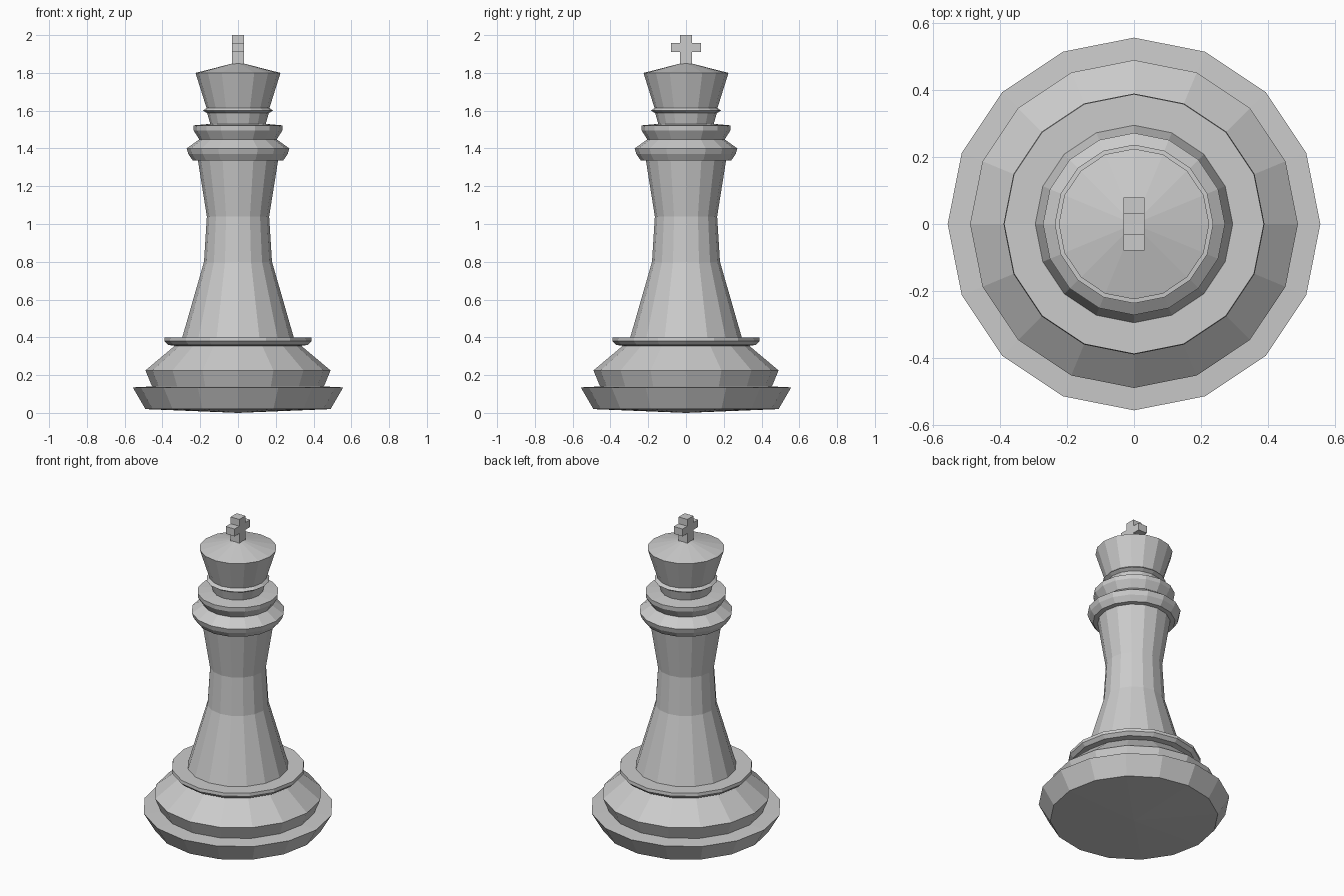
import bpy, bmesh
from math import cos, sin, tau

if "Cube" in bpy.data.objects:
    bpy.data.objects.remove(bpy.data.objects["Cube"])

SIDES = 16


def lathe(name, profile):
    """Revolve (radius, z) points about z; radius 0 makes a pole."""
    bm = bmesh.new()
    rings = []
    for r, z in profile:
        if r == 0:
            rings.append([bm.verts.new((0, 0, z))] * SIDES)
        else:
            rings.append([bm.verts.new((r * cos(tau * i / SIDES), r * sin(tau * i / SIDES), z))
                          for i in range(SIDES)])
    for lo, hi in zip(rings, rings[1:]):
        for i in range(SIDES):
            j = (i + 1) % SIDES
            bm.faces.new(list(dict.fromkeys((lo[i], lo[j], hi[j], hi[i]))))
    finish(name, bm)


def finish(name, bm):
    bmesh.ops.recalc_face_normals(bm, faces=bm.faces[:])
    mesh = bpy.data.meshes.new(name)
    bm.to_mesh(mesh)
    bm.free()
    bpy.context.collection.objects.link(bpy.data.objects.new(name, mesh))


# Whole turned body: foot, base step, base collar, stem, neck rings and crown
lathe("turned_body", [
    (0, 0.005), (0.49, 0.02), (0.557, 0.135),
    (0.455, 0.14), (0.49, 0.225), (0.335, 0.355),
    (0.37, 0.36), (0.39, 0.38), (0.388, 0.40), (0.295, 0.40),
    (0.18, 0.80), (0.165, 1.04), (0.212, 1.335),
    (0.24, 1.337), (0.263, 1.37), (0.272, 1.40), (0.205, 1.448),
    (0.235, 1.495), (0.237, 1.522), (0.147, 1.53),
    (0.163, 1.587), (0.185, 1.60), (0.167, 1.615),
    (0.225, 1.80), (0, 1.857),
])

# Cross on top: outline in the y-z plane, extruded along x
W, ARM = 0.031, 0.079
half = [(W, 1.84), (W, 1.91), (ARM, 1.91), (ARM, 1.957), (W, 1.957), (W, 2.0)]
outline = half + [(-y, z) for y, z in reversed(half)]
bm = bmesh.new()
face = bm.faces.new([bm.verts.new((-W, y, z)) for y, z in outline])
ext = bmesh.ops.extrude_face_region(bm, geom=[face], use_keep_orig=True)
bmesh.ops.translate(bm, vec=(2 * W, 0, 0),
                    verts=[v for v in ext["geom"] if isinstance(v, bmesh.types.BMVert)])
finish("top_cross", bm)

# Rest the foot exactly on the ground
bpy.data.objects["turned_body"].data.vertices[0].co.z = 0
